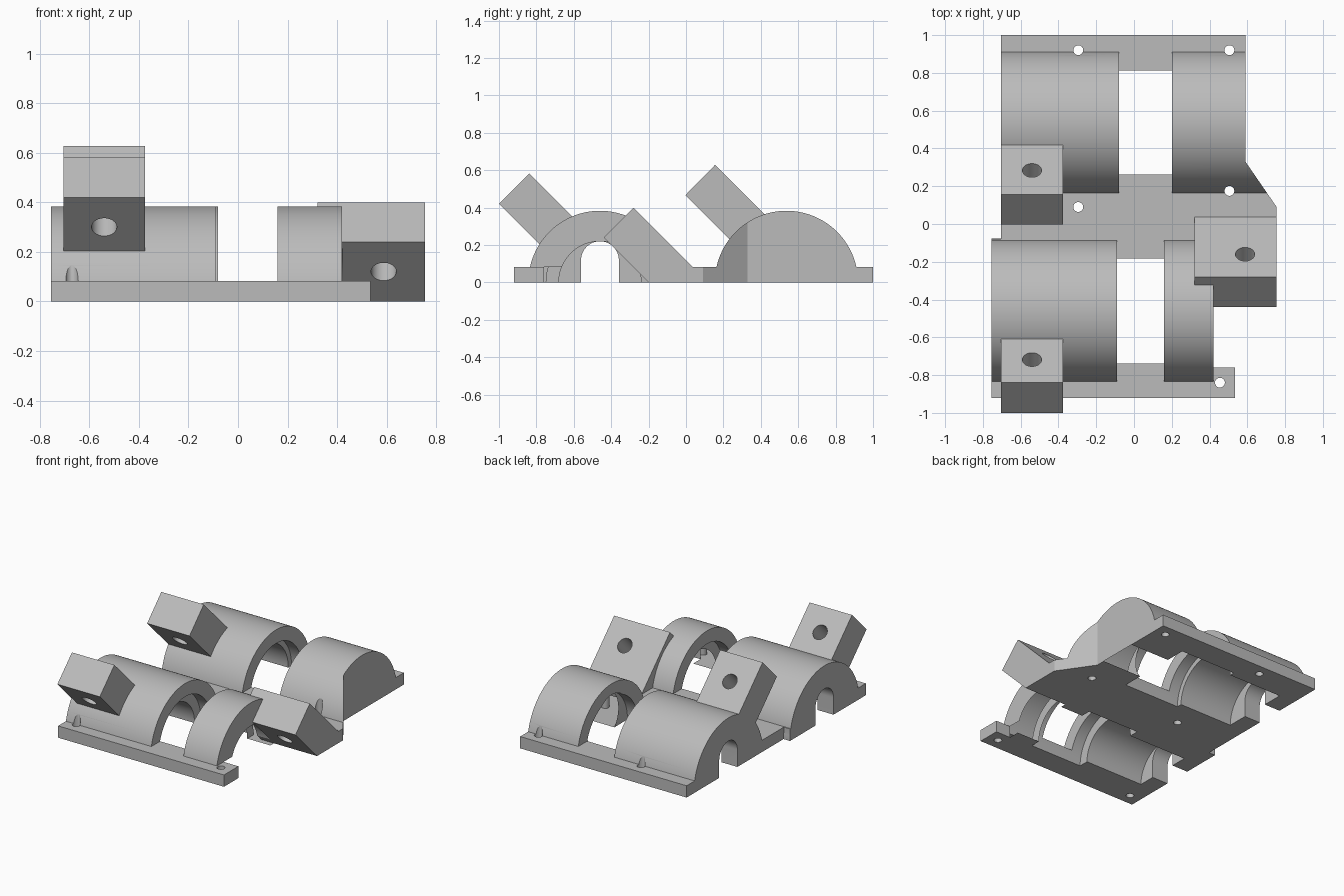
import bpy, bmesh, math
from mathutils import Matrix, Vector

cube = bpy.data.objects.get("Cube")
if cube:
    bpy.data.objects.remove(cube, do_unlink=True)

grey = bpy.data.materials.new("plain_grey")
grey.use_nodes = True
colour = (0.5, 0.5, 0.5, 1)
grey.diffuse_color = colour
grey.node_tree.nodes["Principled BSDF"].inputs["Base Color"].default_value = colour


def to_object(name, bm):
    bmesh.ops.recalc_face_normals(bm, faces=bm.faces)
    mesh = bpy.data.meshes.new(name)
    bm.to_mesh(mesh)
    bm.free()
    mesh.materials.append(grey)
    obj = bpy.data.objects.new(name, mesh)
    bpy.context.collection.objects.link(obj)
    return obj


def prism(name, outline, lo, hi, axis):
    """Extrude a (y, z) outline along x, or an (x, y) outline along z."""
    bm = bmesh.new()
    place = (lambda a, b: (lo, a, b)) if axis == "x" else (lambda a, b: (a, b, lo))
    face = bm.faces.new([bm.verts.new(place(a, b)) for a, b in outline])
    grown = bmesh.ops.extrude_face_region(bm, geom=[face])
    step = Vector((hi - lo, 0, 0) if axis == "x" else (0, 0, hi - lo))
    bmesh.ops.translate(bm, vec=step, verts=[v for v in grown["geom"] if isinstance(v, bmesh.types.BMVert)])
    return to_object(name, bm)


def arc(y, z, r, sweep=math.tau, n=96):
    count = n if sweep == math.tau else n + 1
    return [(y + r * math.cos(sweep * i / n), z + r * math.sin(sweep * i / n)) for i in range(count)]


def rod(name, centre, r, length, tilt=0):
    bm = bmesh.new()
    bmesh.ops.create_cone(bm, cap_ends=True, segments=40, radius1=r, radius2=r, depth=length,
                          matrix=Matrix.Translation(centre) @ Matrix.Rotation(tilt, 4, "X"))
    return to_object(name, bm)


def combine(target, tool, operation):
    """Apply one boolean and discard the tool."""
    mod = target.modifiers.new("join", "BOOLEAN")
    mod.operation, mod.solver, mod.object = operation, "EXACT", tool
    graph = bpy.context.evaluated_depsgraph_get()
    mesh = bpy.data.meshes.new_from_object(target.evaluated_get(graph))
    target.modifiers.clear()
    target.data = mesh
    bpy.data.objects.remove(tool, do_unlink=True)


FRONT, BACK, R = -0.46, 0.537, 0.383

# Base plate
base = [(-.705, 1), (.59, 1), (.59, .33), (.755, .09), (.755, -.08), (.42, -.08),
        (.42, -.76), (.535, -.76), (.535, -.92), (-.755, -.92), (-.755, -.08), (-.705, -.08)]
body = prism("clamp_body", base, 0, .083, "z")

# Half-round saddles, the last one trimmed by a slanted corner
for y, x0, x1 in [(FRONT, -.755, -.09), (FRONT, .16, .42), (BACK, -.705, -.08)]:
    combine(body, prism("saddle", arc(y, 0, R, math.pi), x0, x1, "x"), "UNION")
corner_saddle = prism("corner_saddle", arc(BACK, 0, R, math.pi), .2, .8, "x")
trim = prism("trim", [(.1, 1.1), (.59, 1.1), (.59, .33), (.755, .09), (.1, .09)], -.1, .6, "z")
combine(corner_saddle, trim, "INTERSECT")
combine(body, corner_saddle, "UNION")

# Slanted lugs: low corner, high corner, drop along the slope, x range
for p, q, drop, x0, x1 in [((-1, .42), (-.838, .582), .32, -.705, -.375),
                           ((-.003, .467), (.155, .628), .32, -.705, -.375),
                           ((-.44, .24), (-.28, .4), .34, .32, .755)]:
    outline = [p, q, (q[0] + drop, q[1] - drop), (p[0] + drop, p[1] - drop)]
    combine(body, prism("lug", outline, x0, x1, "x"), "UNION")

# Pockets, bores and end slots
cuts = []
for y, r, x0, x1 in [(FRONT, .29, -.17, .24), (BACK, .287, -.16, .28)]:
    cuts.append(prism("pocket", arc(y, 0, r), x0, x1, "x"))
cuts.append(prism("front_bore", arc(FRONT, 0, .22), -.63, .421, "x"))
cuts.append(prism("back_bore", arc(BACK, 0, .25), -.58, .1, "x"))
cuts.append(prism("shaft_bore", arc(BACK, .12, .185), .1, .8, "x"))
for y in (FRONT, BACK):
    arch = arc(y, .119, .101, math.pi, 40)
    cuts.append(prism("end_slot", arch + [(y - .101, -.1), (y + .101, -.1)], -.9, -.4, "x"))

# Upright bolt holes
for x, y in [(-.295, .92), (.505, .92), (-.295, .09), (.505, .175), (.455, -.84), (-.67, -.84)]:
    cuts.append(rod("bolt_hole", (x, y, .05), .026, .32))

# Slanted lug holes
for x, y, z in [(-.54, -.8, .38), (-.54, .205, .42), (.588, -.24, .2)]:
    cuts.append(rod("lug_hole", (x, y, z), .051, .5, -math.pi / 4))

# Level underside
cuts.append(prism("floor_cut", [(-2, -2), (2, -2), (2, 2), (-2, 2)], -1, 0, "z"))
for tool in cuts:
    combine(body, tool, "DIFFERENCE")

bpy.ops.object.select_all(action="DESELECT")
body.select_set(True)
bpy.context.view_layer.objects.active = body
bpy.ops.object.shade_smooth_by_angle(angle=math.radians(25))
